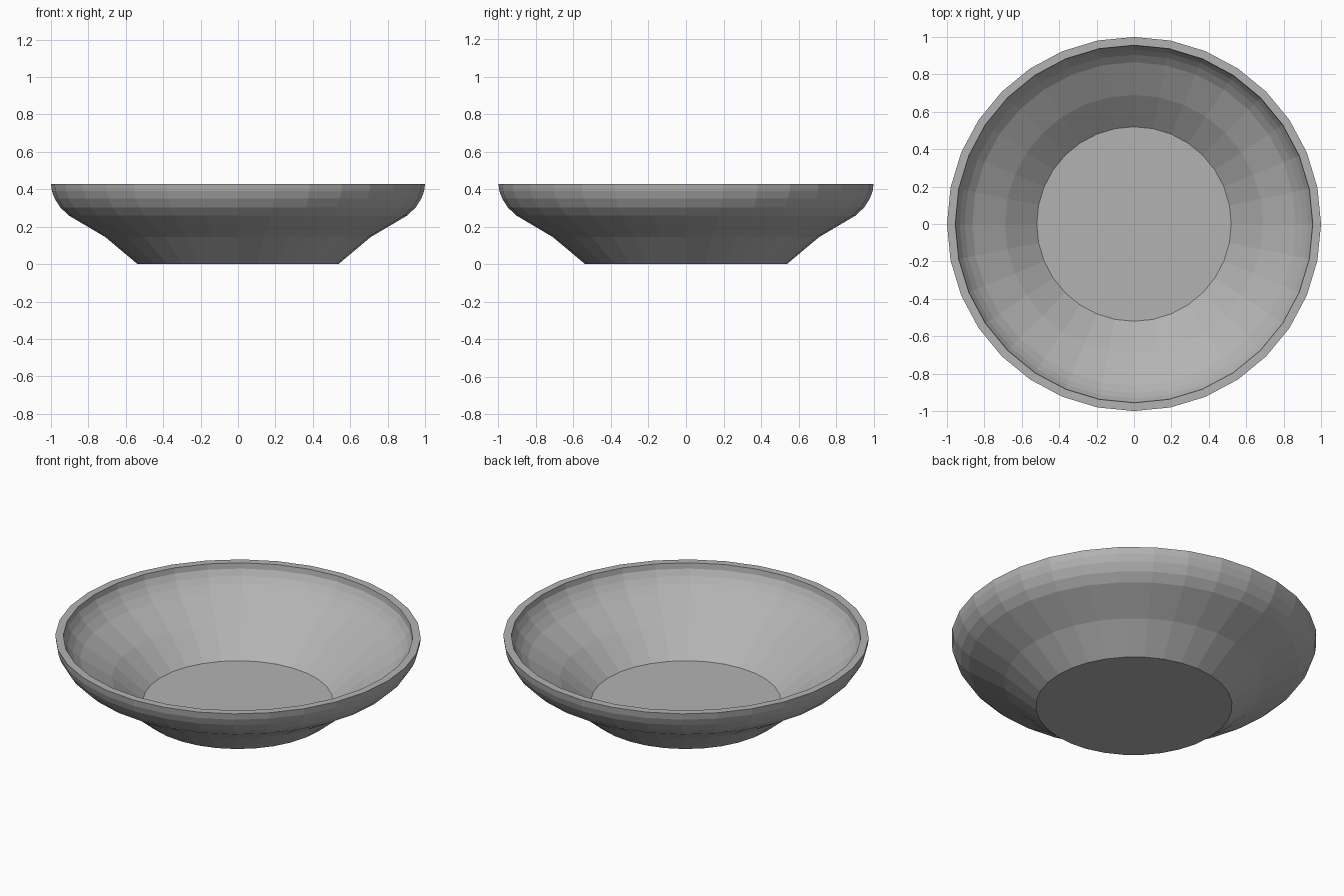
import bpy, bmesh, math

if "Cube" in bpy.data.objects:
    bpy.data.objects.remove(bpy.data.objects["Cube"], do_unlink=True)

SIDES = 32

# Plain grey clay
clay = bpy.data.materials.new("grey_clay")
clay.use_nodes = True
clay.diffuse_color = (0.45, 0.45, 0.45, 1)
clay.node_tree.nodes["Principled BSDF"].inputs["Base Color"].default_value = (0.45, 0.45, 0.45, 1)

# Half section (radius, height): outside wall going up, then inside wall going down
outside = [(0.537, 0), (0.71, 0.145), (0.905, 0.26), (0.95, 0.303),
           (0.98, 0.35), (0.995, 0.39), (1.0, 0.428)]
inside = [(0.956, 0.428), (0.952, 0.395), (0.932, 0.36), (0.905, 0.327),
          (0.865, 0.29), (0.69, 0.18), (0.52, 0.04)]


def lathe(name, profile):
    """Turn a half section about z and close both ends with flat discs."""
    bm = bmesh.new()
    rings = []
    for r, z in profile:
        angles = [2 * math.pi * i / SIDES for i in range(SIDES)]
        rings.append([bm.verts.new((r * math.cos(a), r * math.sin(a), z)) for a in angles])
    for low, high in zip(rings, rings[1:]):
        for i in range(SIDES):
            j = (i + 1) % SIDES
            bm.faces.new((low[i], low[j], high[j], high[i]))
    bm.faces.new(rings[0][::-1])
    bm.faces.new(rings[-1])
    mesh = bpy.data.meshes.new(name)
    bm.to_mesh(mesh)
    bm.free()
    mesh.materials.append(clay)
    obj = bpy.data.objects.new(name, mesh)
    bpy.context.collection.objects.link(obj)
    return obj


# Shallow bowl with a flat foot, flat floor and flat rim
bowl = lathe("bowl", outside + inside)
